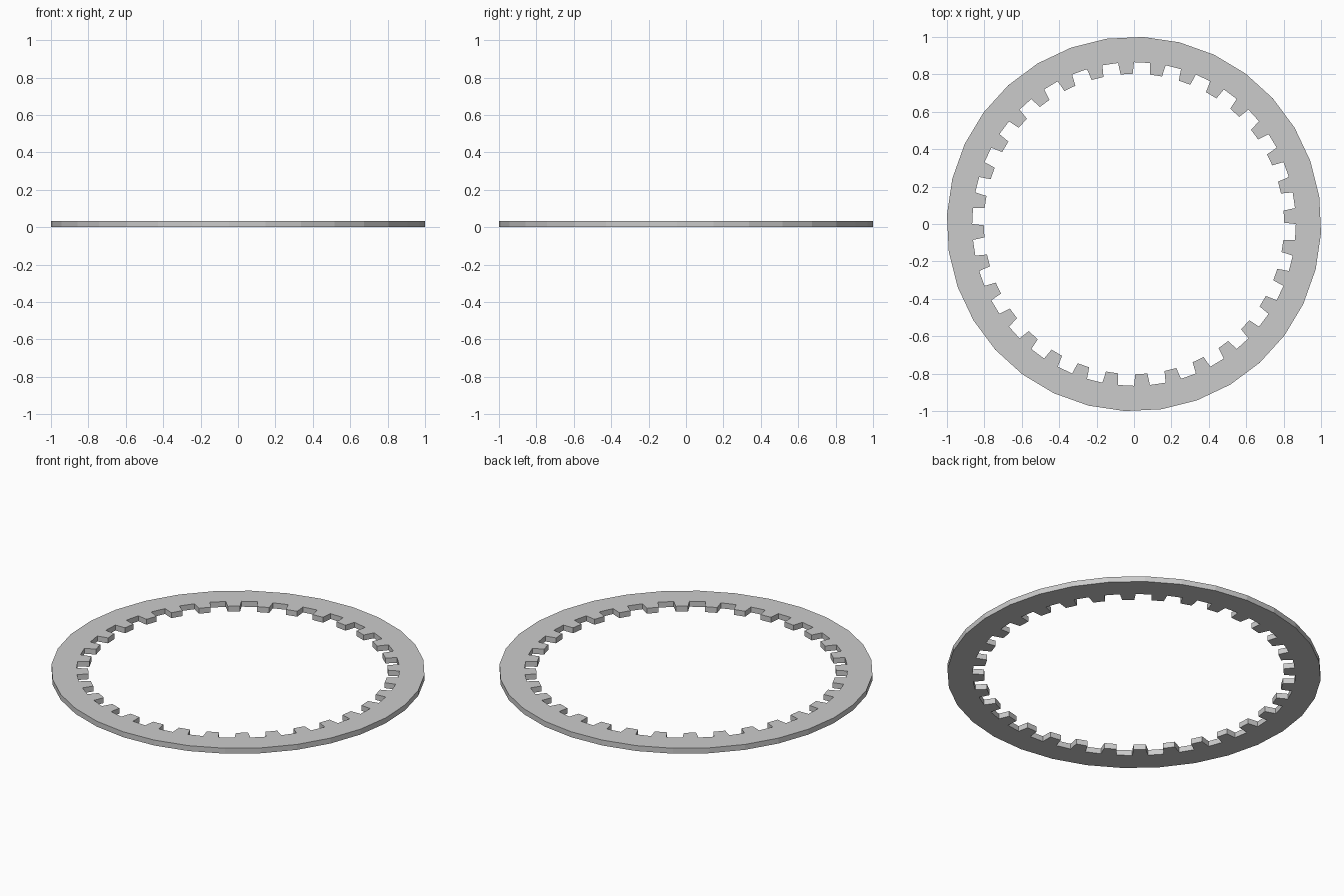
import bpy, bmesh
from math import cos, sin, radians

if "Cube" in bpy.data.objects:
    bpy.data.objects.remove(bpy.data.objects["Cube"])

TEETH = 32
STEP = 360 / TEETH
HEIGHT = 0.032
R_OUT, R_ROOT, R_TIP = 1.0012, 0.865, 0.803
HALF_ROOT, HALF_TIP = STEP / 4, 2.33   # half tooth angles in degrees


def ring(bm, points):
    """Bottom and top vertices for one repeated (radius, angle) profile."""
    return [[bm.verts.new((r * cos(radians(a)), r * sin(radians(a)), z))
             for r, a in points] for z in (0, HEIGHT)]


bm = bmesh.new()
outer, inner = [], []
for i in range(TEETH):
    c = STEP / 4 + i * STEP            # tooth centre
    outer.append((R_OUT, c - STEP / 2))
    inner += [(R_ROOT, c - HALF_ROOT), (R_TIP, c - HALF_TIP),
              (R_TIP, c + HALF_TIP), (R_ROOT, c + HALF_ROOT)]
ob, ot = ring(bm, outer)
ib, it = ring(bm, inner)

# Outer rim and toothed inner wall
for i in range(TEETH):
    j = (i + 1) % TEETH
    bm.faces.new((ob[i], ob[j], ot[j], ot[i]))
n = len(ib)
for i in range(n):
    j = (i + 1) % n
    bm.faces.new((ib[j], ib[i], it[i], it[j]))

# Flat top and bottom: tooth, rim band and half-gap triangles per segment
for o, v, flip in ((ot, it, False), (ob, ib, True)):
    for i in range(TEETH):
        a, b, c, d = v[4 * i:4 * i + 4]
        e = v[(4 * i + 4) % n]
        p, q = o[i], o[(i + 1) % TEETH]
        for f in ((a, d, c, b), (p, q, d, a), (d, q, e)):
            bm.faces.new(f[::-1] if flip else f)

bmesh.ops.recalc_face_normals(bm, faces=bm.faces)
mesh = bpy.data.meshes.new("toothed_ring")
bm.to_mesh(mesh)
bm.free()
bpy.context.collection.objects.link(bpy.data.objects.new("toothed_ring", mesh))
